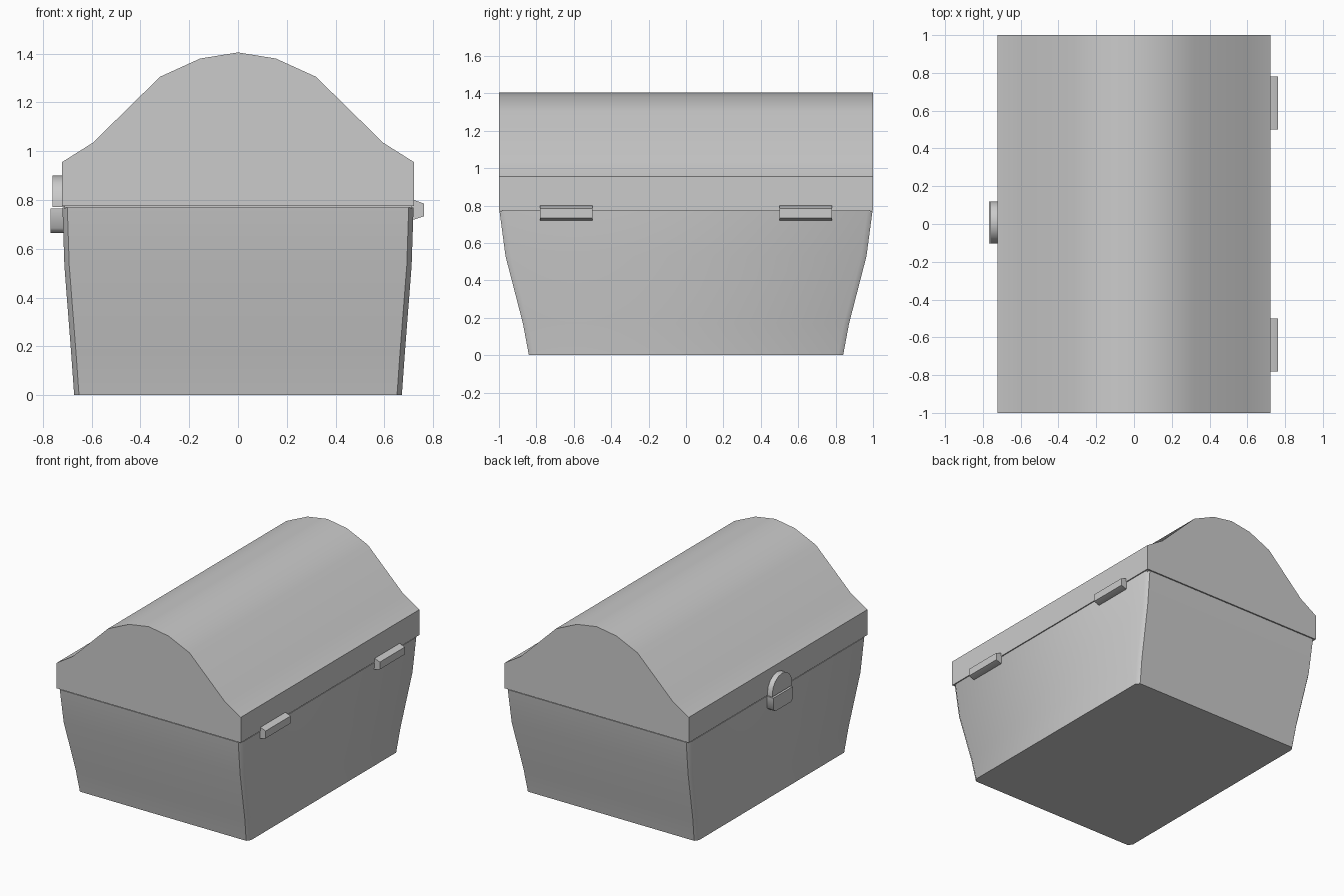
import bpy, bmesh, math

if "Cube" in bpy.data.objects:
    bpy.data.objects.remove(bpy.data.objects["Cube"])


def finish(name, bm, angle=50):
    bmesh.ops.recalc_face_normals(bm, faces=bm.faces[:])
    mesh = bpy.data.meshes.new(name)
    bm.to_mesh(mesh)
    bm.free()
    ob = bpy.data.objects.new(name, mesh)
    bpy.context.collection.objects.link(ob)
    bpy.ops.object.select_all(action='DESELECT')
    ob.select_set(True)
    bpy.context.view_layer.objects.active = ob
    bpy.ops.object.shade_smooth_by_angle(angle=math.radians(angle))
    return ob


def loft(name, rings, angle=50):
    """Skin a list of equal-length closed rings and cap both ends."""
    bm = bmesh.new()
    loops = [[bm.verts.new(p) for p in ring] for ring in rings]
    n = len(loops[0])
    for a, b in zip(loops, loops[1:]):
        for i in range(n):
            j = (i + 1) % n
            bm.faces.new((a[i], a[j], b[j], b[i]))
    bm.faces.new(loops[0])
    bm.faces.new(loops[-1])
    return finish(name, bm, angle)


def chamfered_ring(hx, hy, z, cx=0.02, cy=0.028):
    return [(hx, hy - cy, z), (hx - cx, hy, z), (cx - hx, hy, z), (-hx, hy - cy, z),
            (-hx, cy - hy, z), (cx - hx, -hy, z), (hx - cx, -hy, z), (hx, cy - hy, z)]


def extrude_y(name, profile, y0, y1, angle=50):
    return loft(name, [[(x, y, z) for x, z in profile] for y in (y0, y1)], angle)


def extrude_x(name, profile, x0, x1, angle=50):
    return loft(name, [[(x, y, z) for y, z in profile] for x in (x0, x1)], angle)


# Flared chest body with chamfered corners
sections = [(0.672, 0.84, 0), (0.684, 0.872, 0.17), (0.712, 0.965, 0.53), (0.72, 0.997, 0.77)]
loft("chest_body", [chamfered_ring(*s) for s in sections])

# Lid with a domed profile
half = [(0.722, 0.775), (0.722, 0.955), (0.595, 1.035), (0.32, 1.305), (0.155, 1.38)]
profile = half + [(0, 1.405)] + [(-x, z) for x, z in reversed(half)]
extrude_y("lid", profile, -1, 1)

# Seam strip between lid and body
extrude_y("seam", [(-0.712, 0.765), (0.712, 0.765), (0.712, 0.78), (-0.712, 0.78)], -0.985, 0.985)

# Pair of hinges
hinge = [(0.71, 0.80), (0.722, 0.80), (0.763, 0.785), (0.763, 0.733), (0.722, 0.72), (0.71, 0.72)]
for side, name in ((-1, "hinge_front"), (1, "hinge_back")):
    extrude_y(name, hinge, side * 0.64 - 0.14, side * 0.64 + 0.14)

# Latch: arched hasp on the lid, lock block on the body
arch = [(0.008 + 0.11 * math.cos(math.pi * i / 8), 0.795 + 0.105 * math.sin(math.pi * i / 8))
        for i in range(9)]
extrude_x("latch_hasp", [(0.118, 0.772)] + arch + [(-0.102, 0.772)], -0.76, -0.70)
block = [(0.118, 0.766), (0.118, 0.685), (0.095, 0.665), (-0.079, 0.665), (-0.102, 0.685), (-0.102, 0.766)]
extrude_x("latch_lock", block, -0.768, -0.70)
